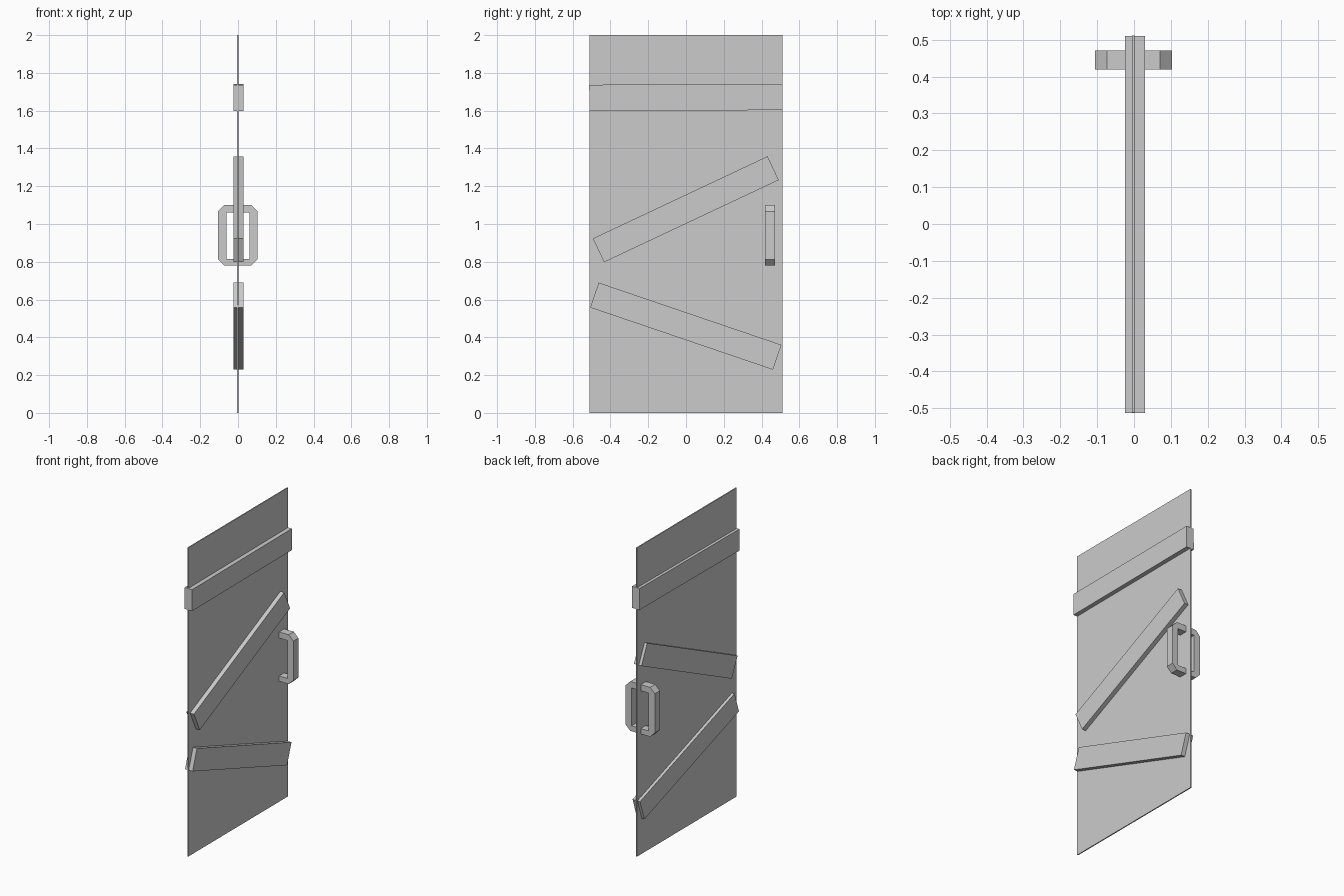
import bpy, bmesh
from math import radians

if "Cube" in bpy.data.objects:
    bpy.data.objects.remove(bpy.data.objects["Cube"])


def box(name, loc, size, tilt=0.0):
    """Box tilted in the plane of the door."""
    bpy.ops.mesh.primitive_cube_add(size=1, location=loc, rotation=(radians(tilt), 0, 0))
    ob = bpy.context.object
    ob.name = name
    ob.scale = size
    return ob


def handle(name, side, reach):
    """C-shaped pull with chamfered outer corners, extruded along y."""
    profile = [(0, 0.78), (reach - 0.033, 0.78), (reach, 0.813), (reach, 1.067),
               (reach - 0.033, 1.10), (0, 1.10), (0, 1.06), (0.061, 1.06),
               (0.061, 0.815), (0, 0.815)]
    bm = bmesh.new()
    face = bm.faces.new([bm.verts.new((side * x, 0.419, z)) for x, z in profile])
    new = bmesh.ops.extrude_face_region(bm, geom=[face])["geom"]
    bmesh.ops.translate(bm, vec=(0, 0.052, 0),
                        verts=[g for g in new if isinstance(g, bmesh.types.BMVert)])
    bmesh.ops.recalc_face_normals(bm, faces=bm.faces)
    mesh = bpy.data.meshes.new(name)
    bm.to_mesh(mesh)
    bm.free()
    bpy.context.collection.objects.link(bpy.data.objects.new(name, mesh))


# Thin door leaf
box("door_panel", (-0.002, 0, 1.0), (0.007, 1.022, 2.0))

# Planks passing through the leaf, showing on both faces
for name, z, tilt in [("top_plank", 1.67, 0.3),
                      ("middle_plank", 1.078, 25.2),
                      ("bottom_plank", 0.459, -18.8)]:
    box(name, (0.0025, -0.001, z), (0.054, 1.022, 0.139), tilt)

# Pull handles on both faces
handle("handle_right", 1, 0.103)
handle("handle_left", -1, 0.106)
